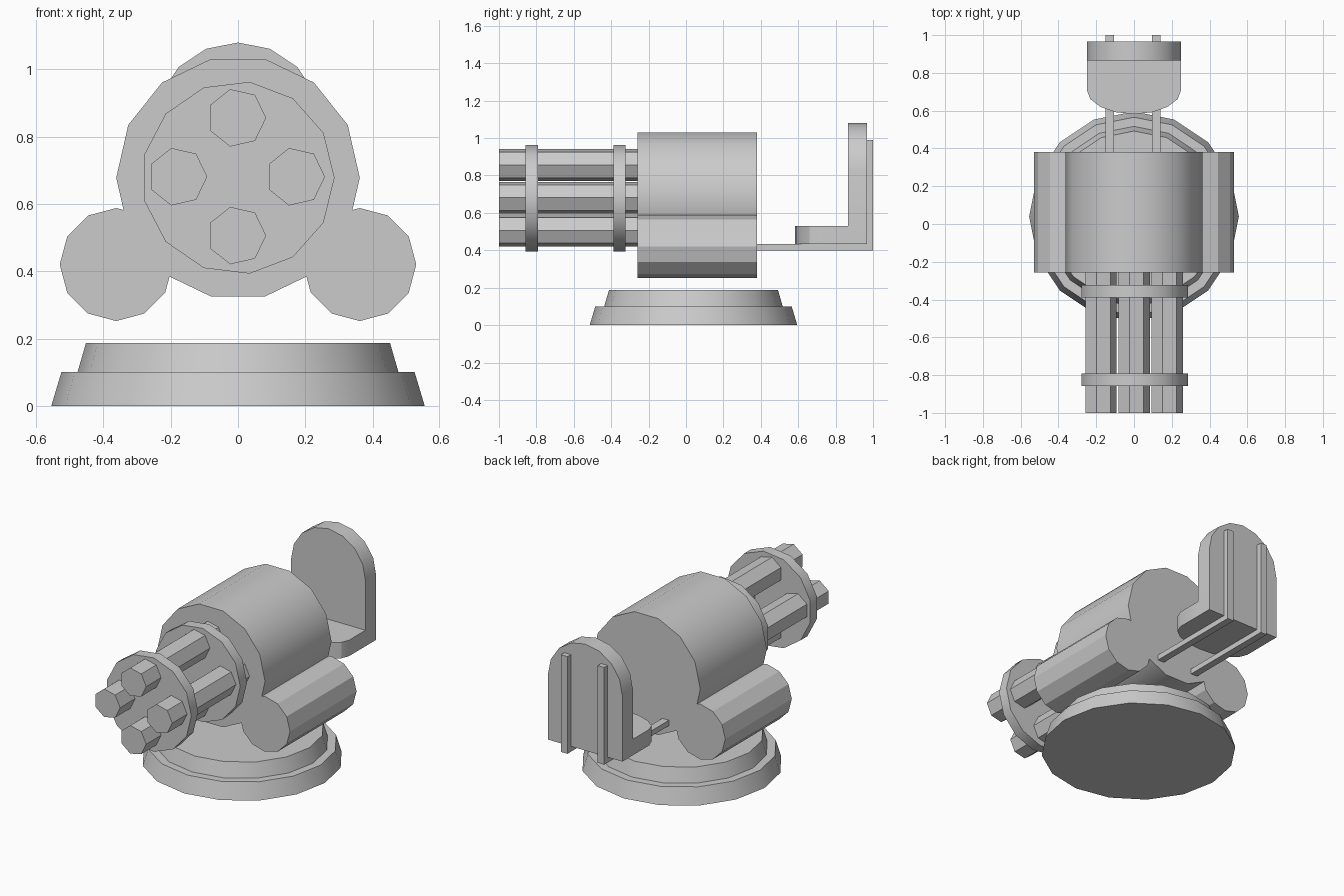
import bpy, bmesh, math
from mathutils import Vector

if "Cube" in bpy.data.objects:
    bpy.data.objects.remove(bpy.data.objects["Cube"])


def place(axis, u, v, w):
    # profile (u, v) pushed along the axis by w
    return Vector({'x': (w, u, v), 'y': (u, w, v), 'z': (u, v, w)}[axis])


def loft(name, axis, sections):
    # sections: list of (profile points, position along axis), capped at both ends
    bm = bmesh.new()
    rings = [[bm.verts.new(place(axis, u, v, w)) for u, v in pts] for pts, w in sections]
    n = len(rings[0])
    for a, b in zip(rings, rings[1:]):
        for i in range(n):
            j = (i + 1) % n
            bm.faces.new((a[i], a[j], b[j], b[i]))
    bm.faces.new(rings[0])
    bm.faces.new(rings[-1])
    bmesh.ops.recalc_face_normals(bm, faces=bm.faces)
    me = bpy.data.meshes.new(name)
    bm.to_mesh(me)
    bm.free()
    ob = bpy.data.objects.new(name, me)
    bpy.context.collection.objects.link(ob)
    bpy.ops.object.select_all(action='DESELECT')
    ob.select_set(True)
    bpy.context.view_layer.objects.active = ob
    bpy.ops.object.shade_smooth_by_angle(angle=math.radians(29))
    return ob


def ngon(n, r, cu=0, cv=0):
    return [(cu + r * math.cos(2 * math.pi * i / n),
             cv + r * math.sin(2 * math.pi * i / n)) for i in range(n)]


def arch(w, base, spring, rise):
    # straight sides from base to spring, then a half ellipse in 8 steps
    arc = [(w * math.cos(math.pi * i / 8), spring + rise * math.sin(math.pi * i / 8))
           for i in range(9)]
    return [(w, base)] + arc + [(-w, base)]


AXIS_Z = 0.678

# Stepped round base
loft("base", 'z', [(ngon(16, r, 0, 0.04), z) for r, z in
                   ((0.555, 0), (0.525, 0.1), (0.477, 0.1), (0.452, 0.187))])

# Main housing and the two side drums
loft("housing", 'y', [(ngon(14, 0.362, 0, AXIS_Z), y) for y in (-0.258, 0.38)])
for side, s in (("left", -1), ("right", 1)):
    loft(side + "_drum", 'y',
         [(ngon(12, 0.168, s * 0.362, 0.42), y) for y in (-0.258, 0.38)])

# Barrel cluster
for i in range(4):
    a = i * math.pi / 2
    cx, cz = -0.004 + 0.175 * math.cos(a), 0.681 + 0.175 * math.sin(a)
    loft(f"barrel_{i + 1}", 'y', [(ngon(7, 0.0875, cx, cz), y) for y in (-1.0, -0.25)])

# Discs holding the barrels
for name, y in (("front_disc", -0.857), ("rear_disc", -0.388)):
    loft(name, 'y', [(ngon(13, 0.287, 0, AXIS_Z), y + d) for d in (0, 0.065)])

# Seat pan and backrest
loft("seat", 'z', [(arch(0.25, 0.866, 0.71, -0.128), z) for z in (0.433, 0.53)])
loft("backrest", 'y', [(arch(0.25, 0.433, 0.83, 0.25), y) for y in (0.866, 0.967)])

# L-shaped support rails under and behind the seat
rail = [(0.37, 0.4), (1.0, 0.4), (1.0, 0.99), (0.967, 0.99), (0.967, 0.433), (0.37, 0.433)]
for side, x in (("left", -0.129), ("right", 0.118)):
    loft(side + "_rail", 'x', [(rail, x - 0.022), (rail, x + 0.022)])
